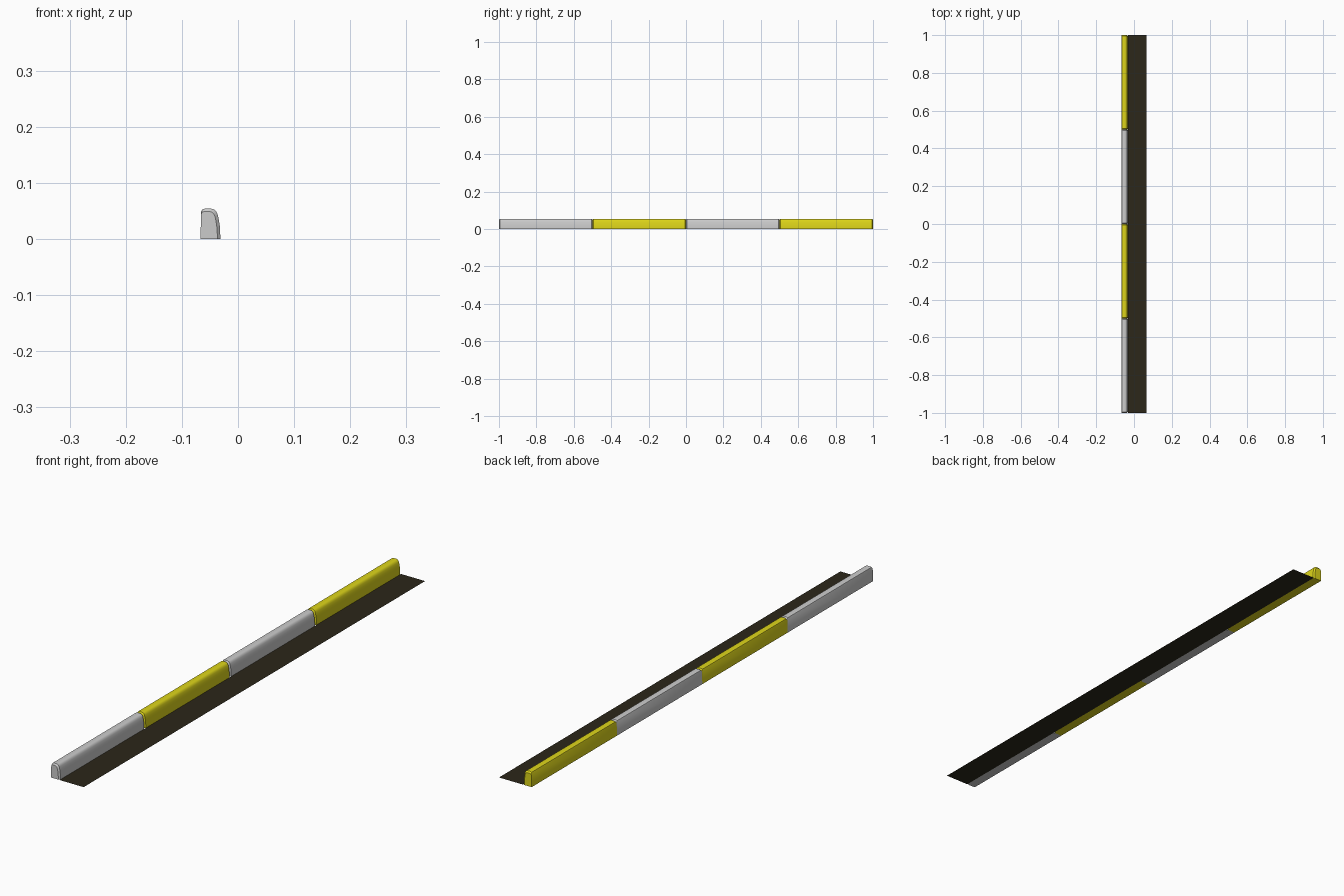
import bpy, bmesh

if "Cube" in bpy.data.objects:
    bpy.data.objects.remove(bpy.data.objects["Cube"])

def material(name, rgb):
    m = bpy.data.materials.new(name)
    m.diffuse_color = (*rgb, 1)
    m.use_nodes = True
    m.node_tree.nodes["Principled BSDF"].inputs["Base Color"].default_value = m.diffuse_color
    return m

yellow = material("yellow_paint", (0.72, 0.66, 0.01))
asphalt = material("asphalt", (0.025, 0.02, 0.01))

# Kerb cross-section (x, z): upright back, rounded top, battered road face
PROFILE = [(-0.067, 0), (-0.0655, 0.049), (-0.064, 0.0525), (-0.060, 0.0542),
           (-0.047, 0.0542), (-0.0425, 0.053), (-0.039, 0.050), (-0.0365, 0.045),
           (-0.0345, 0.036), (-0.0325, 0.024), (-0.0317, 0.012), (-0.0315, 0)]
# Smaller section for the chamfered block ends; the back stays flush
END = [(-0.067 + (x + 0.067) * 0.85, z * 0.905) for x, z in PROFILE]
CHAMFER = 0.005

def kerb_block(name, y0, y1, mat):
    bm = bmesh.new()
    stations = [(y0, END), (y0 + CHAMFER, PROFILE), (y1 - CHAMFER, PROFILE), (y1, END)]
    rings = [[bm.verts.new((x, y, z)) for x, z in sec] for y, sec in stations]
    n = len(PROFILE)
    for a, b in zip(rings, rings[1:]):
        for i in range(n):
            j = (i + 1) % n
            bm.faces.new((a[i], a[j], b[j], b[i]))
    bm.faces.new(rings[0])
    bm.faces.new(rings[-1][::-1])
    bmesh.ops.recalc_face_normals(bm, faces=bm.faces)
    me = bpy.data.meshes.new(name)
    bm.to_mesh(me)
    bm.free()
    ob = bpy.data.objects.new(name, me)
    bpy.context.collection.objects.link(ob)
    if mat:
        me.materials.append(mat)
    bpy.ops.object.select_all(action='DESELECT')
    ob.select_set(True)
    bpy.context.view_layer.objects.active = ob
    bpy.ops.object.shade_smooth_by_angle(angle=0.55)

# Four blocks alternating bare concrete and yellow paint
for i in range(4):
    kerb_block(f"kerb_block_{i + 1}", -1 + i * 0.5, -0.5 + i * 0.5, yellow if i % 2 else None)

# Flat road strip beside the kerb
me = bpy.data.meshes.new("road_strip")
me.from_pydata([(-0.0315, -1, 0), (0.067, -1, 0), (0.067, 1, 0), (-0.0315, 1, 0)], [], [(0, 1, 2, 3)])
me.materials.append(asphalt)
bpy.context.collection.objects.link(bpy.data.objects.new("road_strip", me))
